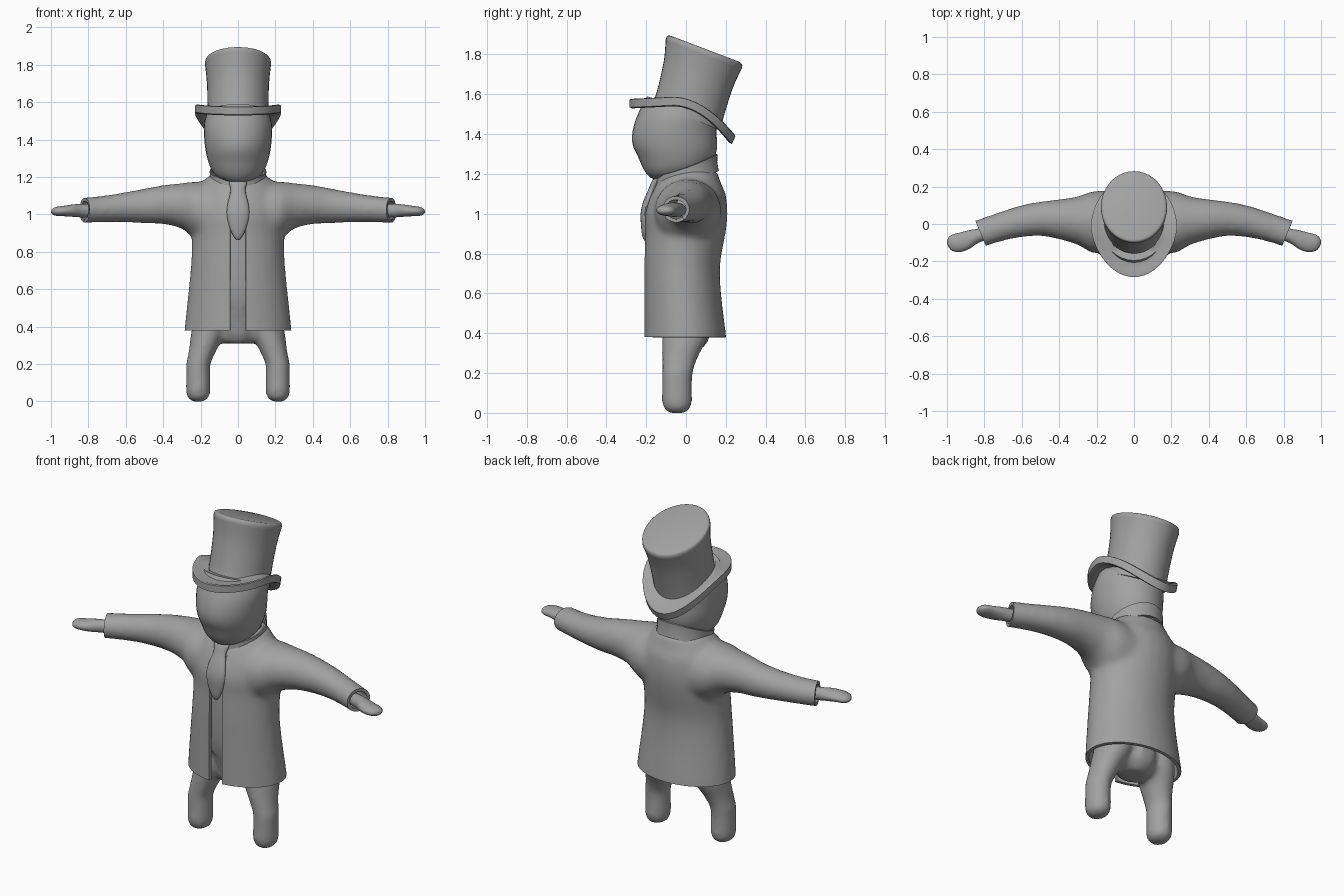
import bpy, bmesh, math
from mathutils import Vector

if "Cube" in bpy.data.objects:
    bpy.data.objects.remove(bpy.data.objects["Cube"])

grey = bpy.data.materials.new("plain grey")
grey.diffuse_color = (0.36, 0.36, 0.36, 1)
grey.use_nodes = True
grey.node_tree.nodes["Principled BSDF"].inputs["Base Color"].default_value = grey.diffuse_color


def catmull(keys, steps=4):
    """Smoothly interpolate tuples of section values."""
    out = []
    for i in range(len(keys) - 1):
        p = [keys[max(0, min(len(keys) - 1, i + k))] for k in (-1, 0, 1, 2)]
        for s in range(steps):
            t = s / steps
            out.append([0.5 * (2 * b + (c - a) * t + (2 * a - 5 * b + 4 * c - d) * t * t
                               + (3 * b - a - 3 * c + d) * t ** 3) for a, b, c, d in zip(*p)])
    return out + [list(keys[-1])]


def bridge(bm, rings, cap=True, wrap=False):
    rows = [[bm.verts.new(p) for p in r] for r in rings]
    n = len(rows[0])
    pairs = list(zip(rows, rows[1:])) + ([(rows[-1], rows[0])] if wrap else [])
    for a, b in pairs:
        for i in range(n):
            bm.faces.new((a[i], a[(i + 1) % n], b[(i + 1) % n], b[i]))
    if cap:
        bm.faces.new(rows[0])
        bm.faces.new(rows[-1])


def circle(n):
    return [(math.cos(2 * math.pi * i / n), math.sin(2 * math.pi * i / n)) for i in range(n)]


def upright(bm, keys, n=32, x=0.0, steps=4):
    """Loft of ellipses; key = (z, y centre, x radius, y radius, slope to the back)."""
    bridge(bm, [[(x + c * rx, y + s * ry, z - s * ry * k) for c, s in circle(n)]
                for z, y, rx, ry, k in catmull(keys, steps)])


def sideways(bm, keys, side, n=28):
    """Loft along x; key = (x, y centre, z centre, y radius, z radius)."""
    bridge(bm, [[(side * x, y + c * ry, z + s * rz) for c, s in circle(n)]
                for x, y, z, ry, rz in catmull(keys)])


def finish(bm, name, angle=50):
    bmesh.ops.recalc_face_normals(bm, faces=bm.faces)
    me = bpy.data.meshes.new(name)
    bm.to_mesh(me)
    bm.free()
    ob = bpy.data.objects.new(name, me)
    bpy.context.collection.objects.link(ob)
    me.materials.append(grey)
    shade(ob, angle)
    return ob


def shade(ob, angle=50):
    bpy.ops.object.select_all(action='DESELECT')
    ob.select_set(True)
    bpy.context.view_layer.objects.active = ob
    bpy.ops.object.shade_smooth_by_angle(angle=math.radians(angle))


def fuse(ob, voxel, rounds):
    """Merge overlapping lofts into one soft skin."""
    m = ob.modifiers.new("fuse", 'REMESH')
    m.mode = 'VOXEL'
    m.voxel_size = voxel
    m = ob.modifiers.new("soften", 'SMOOTH')
    m.factor, m.iterations = 0.5, rounds
    bpy.context.view_layer.objects.active = ob
    for m in list(ob.modifiers):
        bpy.ops.object.modifier_apply(modifier=m.name)


# Coat: torso and sleeves fused, then opened at hem, cuffs and front
bm = bmesh.new()
upright(bm, [(.32, -.005, .29, .207, 0), (.38, -.005, .287, .207, 0), (.6, -.018, .264, .194, 0),
             (.75, -.02, .25, .192, 0), (.9, -.005, .247, .203, 0), (1.0, 0, .25, .209, 0),
             (1.1, .012, .235, .187, 0), (1.17, .025, .19, .15, .1), (1.22, .035, .14, .12, .0)])
for side in (1, -1):
    sideways(bm, [(.1, .01, 1.0, .17, .17), (.22, .01, 1.02, .165, .155), (.3, .018, 1.045, .13, .122),
                  (.4, .025, 1.052, .107, .104), (.5, .028, 1.045, .092, .093), (.6, .015, 1.038, .086, .081),
                  (.7, -.01, 1.03, .08, .073), (.82, -.05, 1.022, .079, .068), (.92, -.09, 1.02, .08, .067)], side)
coat = finish(bm, "coat")
fuse(coat, .018, 6)
bm = bmesh.new()
bm.from_mesh(coat.data)


def cut(co, no, clear=True):
    bmesh.ops.bisect_plane(bm, geom=bm.verts[:] + bm.edges[:] + bm.faces[:], dist=1e-5,
                           plane_co=co, plane_no=no, clear_outer=clear)


cut((0, 0, .38), (0, 0, -1))
for side in (1, -1):
    cut((side * .82, -.05, 0), (side * .92, -.38, 0))
    cut((side * .042, 0, 0), (1, 0, 0), False)
cut((0, 0, 1.12), (0, 0, 1), False)
gap = [f for f in bm.faces if abs(f.calc_center_median().x) < .042
       and f.calc_center_median().y < 0 and f.calc_center_median().z < 1.12]
bmesh.ops.delete(bm, geom=gap, context='FACES')
bm.to_mesh(coat.data)
bm.free()
m = coat.modifiers.new("cloth", 'SOLIDIFY')
m.thickness, m.offset = .018, -1
bpy.context.view_layer.objects.active = coat
bpy.ops.object.modifier_apply(modifier=m.name)
shade(coat)

# Inner body with both legs
bm = bmesh.new()
upright(bm, [(.31, -.01, .12, .07, 0), (.35, 0, .2, .105, 0), (.42, 0, .235, .125, 0), (.6, -.015, .235, .155, 0),
             (.9, -.005, .22, .175, 0), (1.05, .01, .2, .165, 0), (1.17, .025, .14, .12, 0)])
for side in (1, -1):
    upright(bm, [(0, -.045, .03, .035, 0), (.015, -.045, .052, .06, 0), (.05, -.045, .065, .075, 0),
                 (.12, -.045, .065, .075, 0), (.2, -.043, .065, .077, 0), (.28, -.03, .075, .09, 0),
                 (.38, -.005, .095, .115, 0), (.48, 0, .1, .12, 0)], x=side * .213, n=24)
for v in bm.verts:  # legs lean inward towards the hips
    if .2 < v.co.z < .5 and abs(v.co.x) > .05:
        v.co.x -= math.copysign(min(.07, (v.co.z - .2) * .33), v.co.x)
body = finish(bm, "inner_body_and_legs")
fuse(body, .015, 6)
shade(body, 60)

# Hands
for side, name in ((1, "right_hand"), (-1, "left_hand")):
    bm = bmesh.new()
    sideways(bm, [(.74, -.035, 1.02, .035, .034), (.83, -.062, 1.02, .038, .036), (.88, -.083, 1.02, .05, .033),
                  (.93, -.098, 1.018, .052, .028), (.97, -.1, 1.016, .044, .024),
                  (.99, -.098, 1.015, .028, .016), (1.0, -.096, 1.015, .008, .005)], side, 20)
    finish(bm, name, 70)

# Head and neck
bm = bmesh.new()
upright(bm, [(1.172, -.125, .03, .03, 0), (1.18, -.12, .07, .065, .1), (1.205, -.1, .115, .115, .2),
             (1.25, -.07, .147, .17, .2), (1.32, -.058, .169, .208, .1), (1.4, -.058, .18, .212, 0),
             (1.48, -.05, .182, .2, 0), (1.54, -.03, .165, .165, .3)])
finish(bm, "head", 70)
bm = bmesh.new()
upright(bm, [(1.12, .03, .11, .1, 0), (1.32, .02, .12, .11, 0)], n=24)
finish(bm, "neck", 70)

# Collar: a slanted band, low in front and high at the nape
bm = bmesh.new()
profile = [(1.03, -.055), (.98, -.01), (.99, .028), (.95, .03), (.91, .0), (.94, -.055)]
bridge(bm, [[(c * .153 * f, .003 + s * .157 * f, 1.215 + s * .055 - .012 * (1 - s * s) + h)
             for c, s in circle(40)] for f, h in profile], cap=False, wrap=True)
finish(bm, "collar", 60)

# Tie
bm = bmesh.new()
upright(bm, [(.865, -.203, .008, .006, 0), (.885, -.205, .025, .014, 0), (.93, -.207, .045, .018, 0),
             (1.0, -.208, .06, .02, 0), (1.06, -.195, .055, .02, 0), (1.12, -.172, .04, .018, 0),
             (1.145, -.16, .042, .02, 0), (1.17, -.15, .047, .018, 0), (1.178, -.145, .035, .01, 0)], n=16)
finish(bm, "tie", 60)

# Hat crown, leaning back
bm = bmesh.new()
upright(bm, [(1.49, .005, .165, .168, .44), (1.53, .016, .163, .166, .43), (1.6, .035, .163, .167, .42),
             (1.7, .062, .166, .173, .4), (1.78, .083, .174, .186, .39), (1.805, .09, .177, .191, .38),
             (1.822, .094, .173, .187, .38), (1.828, .096, .16, .172, .38)], n=40)
finish(bm, "hat_crown", 45)


# Hat brim: thick ring, dropping towards the back and narrowing at the front
def brim_height(y):
    return 1.568 - .05 * max(0, -y - .05) - 2.05 * max(0, y + .07) ** 2


bm = bmesh.new()
rings = []
for f, h in [(.62, -.02), (.62, .012), (.85, .006), (.96, .02), (1.0, .018), (1.0, -.022), (.95, -.028), (.8, -.025)]:
    ring = []
    for c, s in circle(48):
        x = c * .23 * f * (1 - .12 * max(0, -s))
        y = -.022 + s * .262 * f
        ring.append((x, y + h * .45 * max(0, s), brim_height(y) + h))
    rings.append(ring)
bridge(bm, rings, cap=False, wrap=True)
finish(bm, "hat_brim", 50)
